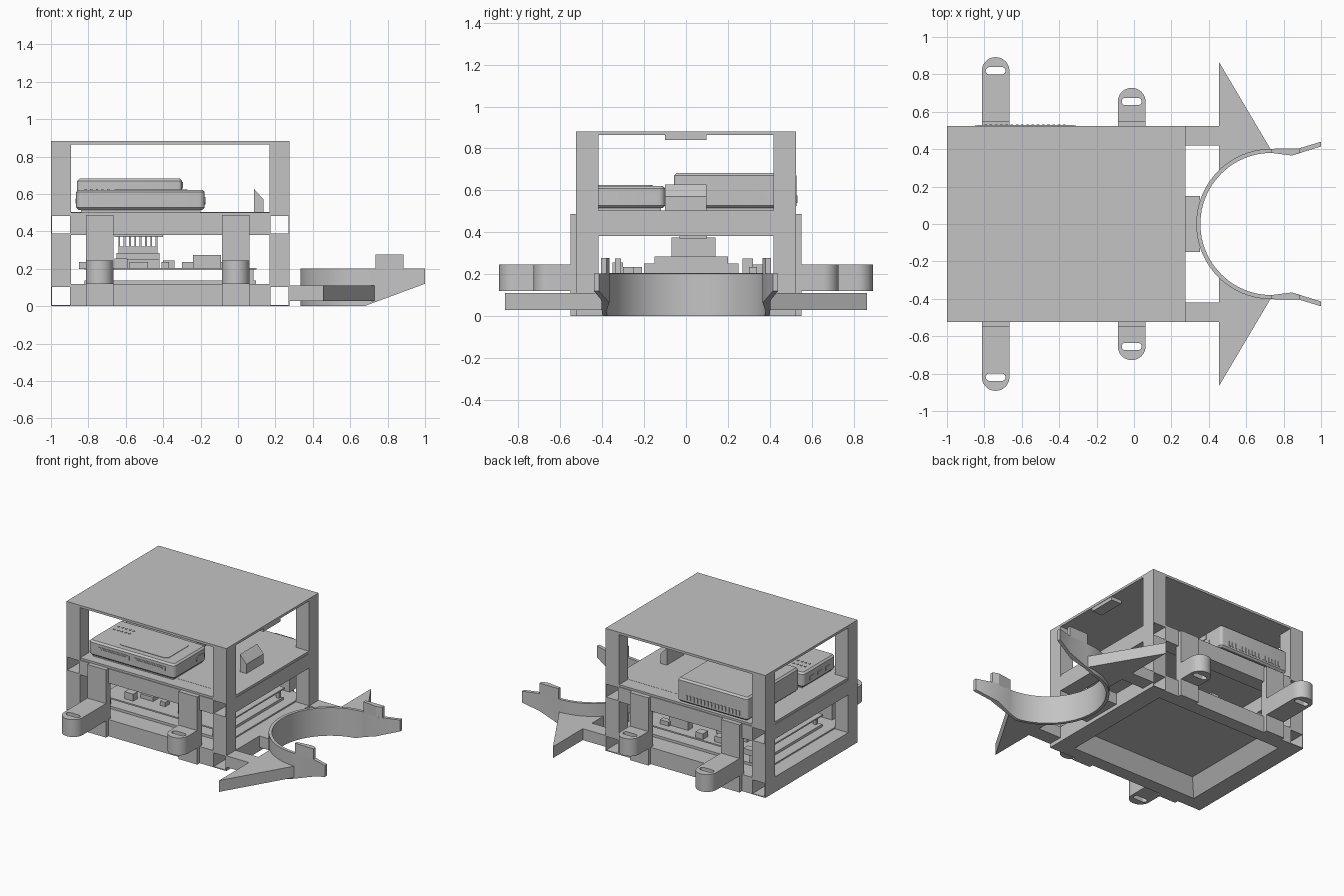
import bpy, bmesh, math
from mathutils import Vector

cube = bpy.data.objects.get("Cube")
if cube:
    bpy.data.objects.remove(cube, do_unlink=True)

grey = bpy.data.materials.new("light grey")
grey.use_nodes = True
grey.diffuse_color = (0.55, 0.55, 0.55, 1)
grey.node_tree.nodes["Principled BSDF"].inputs["Base Color"].default_value = (0.55, 0.55, 0.55, 1)


def finish(name, bm, smooth=False):
    bmesh.ops.recalc_face_normals(bm, faces=bm.faces)
    mesh = bpy.data.meshes.new(name)
    bm.to_mesh(mesh)
    bm.free()
    mesh.materials.append(grey)
    obj = bpy.data.objects.new(name, mesh)
    bpy.context.collection.objects.link(obj)
    if smooth:
        bpy.ops.object.select_all(action='DESELECT')
        obj.select_set(True)
        bpy.context.view_layer.objects.active = obj
        bpy.ops.object.shade_smooth_by_angle()
    return obj


def prism_mesh(points, lo, hi, place=lambda a, b, c: (a, b, c)):
    bm = bmesh.new()
    base = bm.faces.new([bm.verts.new(place(a, b, lo)) for a, b in points])
    grown = bmesh.ops.extrude_face_region(bm, geom=[base])["geom"]
    shift = Vector(place(0, 0, hi)) - Vector(place(0, 0, lo))
    bmesh.ops.translate(bm, vec=shift, verts=[v for v in grown if isinstance(v, bmesh.types.BMVert)])
    return bm


def box(name, x, y, z, round_corner=0, chamfer=0):
    bm = prism_mesh(rect(x, y), *z)
    if round_corner:
        edges = [e for e in bm.edges if abs(e.verts[0].co.z - e.verts[1].co.z) > 1e-4]
        bmesh.ops.bevel(bm, geom=edges, offset=round_corner, segments=5, profile=0.5, affect='EDGES')
    if chamfer:
        edges = [e for e in bm.edges if abs(e.verts[0].co.z - e.verts[1].co.z) < 1e-4]
        bmesh.ops.bevel(bm, geom=edges, offset=chamfer, segments=1, affect='EDGES')
    return finish(name, bm, round_corner > 0)


def rect(a, b):
    return [(a[0], b[0]), (a[1], b[0]), (a[1], b[1]), (a[0], b[1])]


def ring_solid(name, rings):
    # closed skin running outer, outer, inner, inner
    bm = bmesh.new()
    loops = [[bm.verts.new(p) for p in ring] for ring in rings]
    for i in range(len(loops)):
        a, b = loops[i], loops[(i + 1) % len(loops)]
        for j in range(4):
            k = (j + 1) % 4
            bm.faces.new((a[j], a[k], b[k], b[j]))
    return finish(name, bm)


def capsule(cx, cy, half, r, steps=10):
    pts = []
    for i in range(2 * steps + 2):
        right = i <= steps
        ang = -math.pi / 2 + math.pi * (i if right else i - 1) / steps
        pts.append((cx + (half if right else -half) + r * math.cos(ang), cy + r * math.sin(ang)))
    return pts


# Frame: posts, open side tubes, solid cross rails
COLS = {"left": (0.168, 0.275), "right": (-1, -0.893)}
ROWS = {"front": (-0.525, -0.418), "back": (0.418, 0.525)}
WIDE = (-0.893, 0.168)
for side, x in COLS.items():
    for end, y in ROWS.items():
        box(f"{side}_{end}_lower_post", x, y, (0.105, 0.385))
        box(f"{side}_{end}_upper_post", x, y, (0.482, 0.87))
    for level, z in {"middle": (0.382, 0.487), "bottom": (0, 0.11)}.items():
        outer = rect(x, z)
        w = 0.006
        inner = rect((x[0] + w, x[1] - w), (z[0] + w, z[1] - w))
        ring_solid(f"{side}_{level}_tube",
                   [[(a, y, c) for a, c in loop] for loop, y in
                    ((outer, -0.525), (outer, 0.525), (inner, 0.525), (inner, -0.525))])
for end, y in ROWS.items():
    box(f"{end}_middle_rail", WIDE, y, (0.382, 0.487))

# Base frame with a tapered opening and a floor panel
opening_low = rect((-0.87, 0.145), (-0.43, 0.43))
opening_high = rect((-0.79, 0.065), (-0.35, 0.35))
outline = rect(WIDE, (-0.525, 0.525))
ring_solid("base_frame", [[(x, y, z) for x, y in loop] for loop, z in
           ((outline, 0), (outline, 0.12), (opening_high, 0.12), (opening_low, 0))])
box("base_panel", (-0.82, 0.095), (-0.38, 0.38), (0.105, 0.138))

# Shelf and roof
box("shelf", (-0.995, 0.272), (-0.42, 0.42), (0.485, 0.503))
box("shelf_front_edge", WIDE, (-0.52, 0.52), (0.485, 0.502))
box("roof", (-1, 0.275), (-0.525, 0.525), (0.865, 0.882))
box("roof_clip", (0.19, 0.272), (-0.1, 0.097), (0.84, 0.867))
wedge = [(0.085, 0.5), (0.137, 0.5), (0.137, 0.57), (0.085, 0.628)]
finish("shelf_wedge", prism_mesh(wedge, -0.1, 0.097, lambda a, b, c: (a, c, b)))

# Mounting straps with slotted feet
for s, end in ((-1, "front"), (1, "back")):
    for cx, tip in ((-0.74, 0.892), (-0.0125, 0.728)):
        r = 0.074
        label = f"{end}_{'right' if cx < -0.5 else 'left'}"
        box(f"{label}_strap", (cx - r, cx + r), sorted((s * 0.5, s * 0.552)), (0, 0.487))
        arc = [(cx + r * math.cos(math.pi * i / 20), s * (tip - r + r * math.sin(math.pi * i / 20)))
               for i in range(21)]
        foot = finish(f"{label}_foot", prism_mesh([(cx + r, s * 0.53)] + arc + [(cx - r, s * 0.53)],
                                                  0.12, 0.245), True)
        cutter = finish("slot_cutter", prism_mesh(capsule(cx, s * (tip - 0.073), 0.033, 0.02), 0, 0.4))
        cut = foot.modifiers.new("slot", 'BOOLEAN')
        cut.operation = 'DIFFERENCE'
        cut.solver = 'EXACT'
        cut.object = cutter
        bpy.context.view_layer.objects.active = foot
        bpy.ops.object.modifier_apply(modifier=cut.name)
        bpy.data.objects.remove(cutter, do_unlink=True)

# Curved cradle with flared tips and a sloped underside
CX, R_OUT, R_IN, SEG = 0.735, 0.402, 0.38, 48


def arc_points(r):
    return [(CX + r * math.cos(t), r * math.sin(t))
            for t in (math.pi / 2 + math.pi * i / SEG for i in range(SEG + 1))]


tip_out = [(1, 0.44), (0.885, 0.405)]
tip_in = [(0.845, 0.366), (1, 0.415)]


def flip(pts):
    return [(x, -y) for x, y in reversed(pts)]


cradle = prism_mesh(tip_out + arc_points(R_OUT) + flip(tip_out) + flip(tip_in)
                    + arc_points(R_IN)[::-1] + tip_in, 0, 0.202)
bmesh.ops.bisect_plane(cradle, geom=cradle.verts[:] + cradle.edges[:] + cradle.faces[:],
                       plane_co=(0.675, 0, 0), plane_no=(0.12, 0, -0.325), clear_outer=True)
bmesh.ops.holes_fill(cradle, edges=[e for e in cradle.edges if e.is_boundary], sides=0)
finish("cradle", cradle, True)

# Cradle tabs, arms and pointed fins on both sides
box("cradle_neck", (0.27, 0.352), (-0.15, 0.15), (0.028, 0.11))
for s, end in ((-1, "front"), (1, "back")):
    tab = [(CX, 0.402), (0.885, 0.405), (0.885, 0.38), (0.845, 0.366), (CX, 0.38)]
    finish(f"{end}_tab", prism_mesh([(x, s * y) for x, y in tab], 0.19, 0.277))
    box(f"{end}_arm", (0.27, 0.46), sorted((s * 0.42, s * 0.525)), (0.028, 0.11))
    edge = [p for p in arc_points(0.392)[:SEG // 2] if p[0] > 0.455]
    fin = [(0.455, 0.865)] + edge + [(0.455, 0.275)]
    finish(f"{end}_fin", prism_mesh([(x, s * y) for x, y in fin], 0.028, 0.11))

# Front device with slots, side port and lid inset
box("front_device", (-0.865, -0.178), (-0.47, -0.1), (0.515, 0.622), 0.03, 0.012)
box("front_device_foot", (-0.84, -0.2), (-0.45, -0.12), (0.5, 0.52))
for i, x in enumerate(((-0.78, -0.535), (-0.495, -0.25))):
    box(f"front_slot_{i}", x, (-0.474, -0.465), (0.56, 0.59))
    box(f"front_slot_lip_{i}", (x[0] + 0.02, x[1] - 0.02), (-0.478, -0.47), (0.57, 0.58))
finish("side_port", prism_mesh(capsule(-0.177, 0.565, 0.025, 0.02), -0.18, -0.173, lambda a, b, c: (c, a, b)))
box("lid_inset", (-0.66, -0.27), (-0.42, -0.16), (0.62, 0.625), 0.03)
for i in range(10):
    x, y = -0.82 + 0.03 * (i % 5), -0.2 - 0.05 * (i // 5)
    box(f"lid_button_{i}", (x, x + 0.012), (y, y + 0.012), (0.62, 0.626))
for i in range(3):
    y = -0.4 + 0.09 * i
    box(f"right_port_{i}", (-0.869, -0.86), (y, y + 0.05), (0.55, 0.575))

# Back device with ports and vents
box("back_device", (-0.86, -0.3), (-0.058, 0.528), (0.515, 0.682), 0.02, 0.012)
box("back_device_foot", (-0.83, -0.33), (-0.03, 0.49), (0.5, 0.52))
for i, (y, z, w, h) in enumerate(((-0.03, 0.635, 0.11, 0.03), (0.1, 0.63, 0.14, 0.035), (0.26, 0.63, 0.12, 0.035),
                                  (0.1, 0.555, 0.07, 0.035), (0.19, 0.55, 0.075, 0.055), (0.29, 0.59, 0.06, 0.025),
                                  (0.29, 0.545, 0.06, 0.03), (0.37, 0.57, 0.04, 0.04))):
    box(f"device_port_{i}", (-0.305, -0.295), (y, y + w), (z, z + h))
for i in range(16):
    x = -0.8 + 0.028 * i
    box(f"device_vent_{i}", (x, x + 0.014), (0.525, 0.532), (0.54, 0.575))

# Circuit board, standoffs, cooler and components
box("circuit_board", (-0.82, 0.1), (-0.39, 0.39), (0.195, 0.205))
for x in (-0.78, 0.07):
    for y in (-0.36, 0.36):
        box(f"standoff_{x}_{y}", (x - 0.012, x + 0.012), (y - 0.012, y + 0.012), (0.13, 0.2))
box("cooler_block", (-0.66, -0.42), (-0.2, 0.25), (0.205, 0.25))
box("cooler_base", (-0.65, -0.42), (-0.15, 0.2), (0.25, 0.285))
box("cooler_plate", (-0.64, -0.43), (-0.07, 0.14), (0.285, 0.32))
for i in range(8):
    x = -0.64 + 0.0285 * i
    box(f"cooler_fin_{i}", (x, x + 0.01), (-0.07, 0.14), (0.32, 0.375))
box("cooler_cap", (-0.66, -0.4), (-0.03, 0.1), (0.37, 0.384))
for i, (x, y, w, d, h) in enumerate(((-0.24, -0.34, 0.15, 0.03, 0.07), (-0.3, -0.25, 0.12, 0.04, 0.03),
                                     (-0.41, -0.3, 0.04, 0.05, 0.03), (-0.66, -0.35, 0.07, 0.05, 0.05),
                                     (-0.58, -0.28, 0.1, 0.06, 0.03), (-0.24, 0.27, 0.15, 0.05, 0.07),
                                     (-0.85, 0.34, 0.12, 0.05, 0.03), (-0.4, 0.32, 0.06, 0.06, 0.04),
                                     (-0.1, 0.3, 0.07, 0.04, 0.03), (-0.6, 0.3, 0.12, 0.06, 0.04))):
    box(f"component_{i}", (x, x + w), (y, y + d), (0.2, 0.205 + h))
